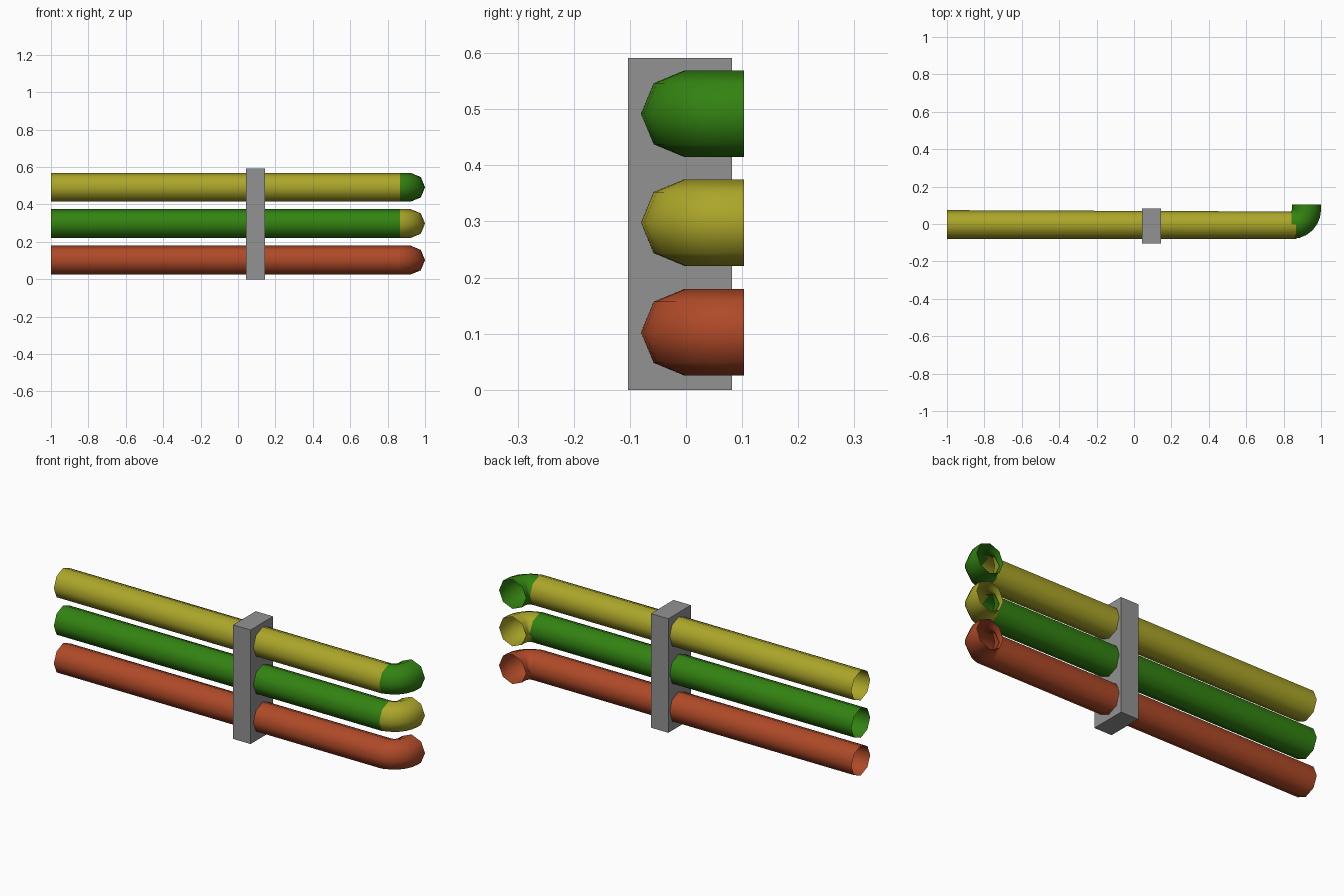
import bpy, bmesh, math
from mathutils import Vector

if "Cube" in bpy.data.objects:
    bpy.data.objects.remove(bpy.data.objects["Cube"])

SIDES, R, CY = 8, 0.077, -0.003
END_X, BEND = 0.923, 0.08


def material(name, rgb):
    m = bpy.data.materials.new(name)
    m.diffuse_color = (*rgb, 1)
    m.use_nodes = True
    m.node_tree.nodes["Principled BSDF"].inputs["Base Color"].default_value = m.diffuse_color
    return m


yellow = material("yellow", (0.41, 0.38, 0.022))
green = material("green", (0.033, 0.225, 0.006))
rust = material("rust red", (0.43, 0.068, 0.021))
grey = material("grey", (0.29, 0.29, 0.29))


def finish(bm, name, mat, smooth):
    me = bpy.data.meshes.new(name)
    bm.to_mesh(me)
    bm.free()
    me.materials.append(mat)
    for p in me.polygons:
        p.use_smooth = smooth
    ob = bpy.data.objects.new(name, me)
    bpy.context.collection.objects.link(ob)
    return ob


def tube(name, path, z, mat, back_dip=0.0):
    """Open eight-sided tube; path = (x, y, heading angle)."""
    bm = bmesh.new()
    rings = []
    for i, (x, y, h) in enumerate(path):
        n = Vector((-math.sin(h), math.cos(h), 0))
        ring = []
        for k in range(SIDES):
            a = 2 * math.pi * k / SIDES
            r = R - (back_dip if k == 0 and i == len(path) - 1 else 0)
            ring.append(bm.verts.new(Vector((x, y, z)) + n * r * math.cos(a)
                                     + Vector((0, 0, R * math.sin(a)))))
        rings.append(ring)
    for a, b in zip(rings, rings[1:]):
        for k in range(SIDES):
            j = (k + 1) % SIDES
            bm.faces.new((a[k], a[j], b[j], b[k]))
    return finish(bm, name, mat, True)


# Elbow path: quarter bend towards the back, then a short straight mouth
elbow = []
STEPS = 6
for i in range(STEPS + 1):
    h = math.pi / 2 * i / STEPS
    elbow.append((END_X - BEND + BEND * math.sin(h),
                  CY + BEND - BEND * math.cos(h), h))
elbow.append((END_X, 0.103, math.pi / 2))

# Three stacked pipes with their elbows
for level, z, pipe_mat, elbow_mat in (("lower", 0.1025, rust, rust),
                                      ("middle", 0.298, green, yellow),
                                      ("upper", 0.492, yellow, green)):
    tube(level + "_pipe", [(-1, CY, 0), (0.866, CY - 0.0005, 0)], z, pipe_mat, 0.007)
    tube(level + "_elbow", elbow, z, elbow_mat)

# Bracket block holding the pipes
bm = bmesh.new()
bmesh.ops.create_cube(bm, size=1)
bmesh.ops.scale(bm, vec=(0.1, 0.185, 0.591), verts=bm.verts)
bmesh.ops.translate(bm, vec=(0.094, -0.0105, 0.2955), verts=bm.verts)
finish(bm, "bracket", grey, False)
